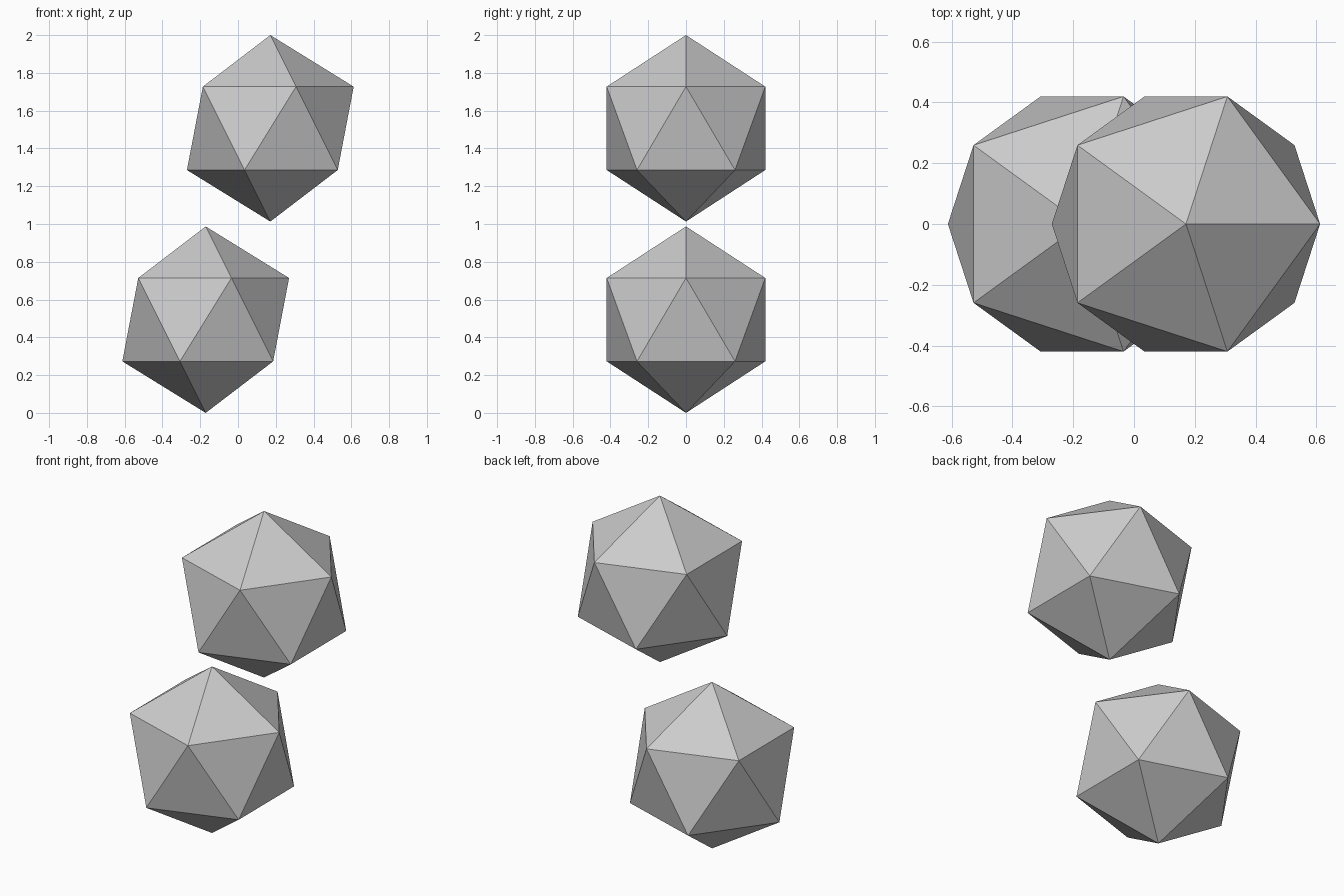
import bpy

if "Cube" in bpy.data.objects:
    bpy.data.objects.remove(bpy.data.objects["Cube"])

RADIUS = 0.4935   # centre to corner of each solid
OFFSET = 0.171    # sideways shift of each solid


def add_icosahedron(name, x, z):
    bpy.ops.mesh.primitive_ico_sphere_add(subdivisions=1, radius=RADIUS, location=(x, 0, z))
    bpy.context.object.name = name


# Two flat-faced twenty-sided solids, one above the other, shifted apart in x
add_icosahedron("lower_icosahedron", -OFFSET, RADIUS)
add_icosahedron("upper_icosahedron", OFFSET, 2 - RADIUS)
